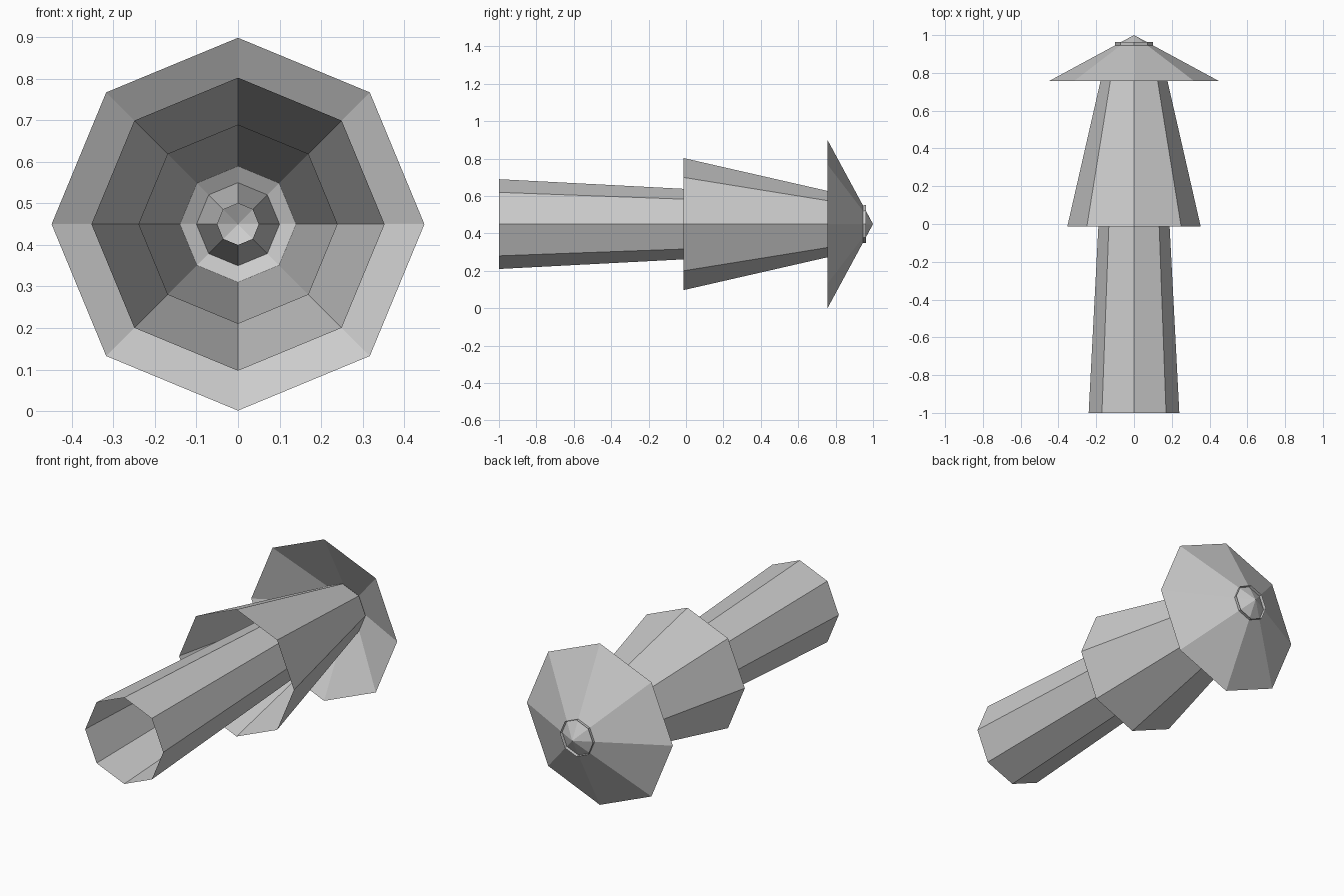
import bpy
import bmesh
from math import sin, cos, tau

cube = bpy.data.objects.get("Cube")
if cube:
    bpy.data.objects.remove(cube, do_unlink=True)

SIDES = 8
AXIS_Z = 0.45

# Single plain grey
grey = bpy.data.materials.new("light_grey")
grey.use_nodes = True
colour = (0.6, 0.6, 0.6, 1.0)
grey.diffuse_color = colour
grey.node_tree.nodes["Principled BSDF"].inputs["Base Color"].default_value = colour


def ring(bm, y, radius):
    """Octagon around the y axis with a corner pointing up."""
    return [bm.verts.new((radius * cos(tau * i / SIDES), y,
                          AXIS_Z + radius * sin(tau * i / SIDES)))
            for i in range(SIDES)]


def open_shell(name, y0, r0, y1, r1):
    """Uncapped tapered sheet along y; a zero end radius makes a point."""
    bm = bmesh.new()
    a = ring(bm, y0, r0)
    b = ring(bm, y1, r1) if r1 else [bm.verts.new((0, y1, AXIS_Z))] * SIDES
    for i in range(SIDES):
        j = (i + 1) % SIDES
        corners = [a[i], b[i], b[j], a[j]] if r1 else [a[i], b[i], a[j]]
        bm.faces.new(corners)
    # Point the normals away from the axis
    bm.normal_update()
    for f in bm.faces:
        c = f.calc_center_median()
        if f.normal.x * c.x + f.normal.z * (c.z - AXIS_Z) < 0:
            f.normal_flip()
    mesh = bpy.data.meshes.new(name)
    bm.to_mesh(mesh)
    bm.free()
    mesh.materials.append(grey)
    obj = bpy.data.objects.new(name, mesh)
    bpy.context.collection.objects.link(obj)
    return obj


# Nested flared tubes, closed at the back by a wide cone
open_shell("long_tube", -1.0, 0.24, 0.92, 0.14)
open_shell("middle_skirt", -0.013, 0.353, 0.92, 0.14)
open_shell("back_cone", 0.757, 0.449, 1.0, 0)

# Slim core whose open end pokes through the cone as a thin rim
open_shell("inner_core", 0.52, 0.05, 0.963, 0.102)
